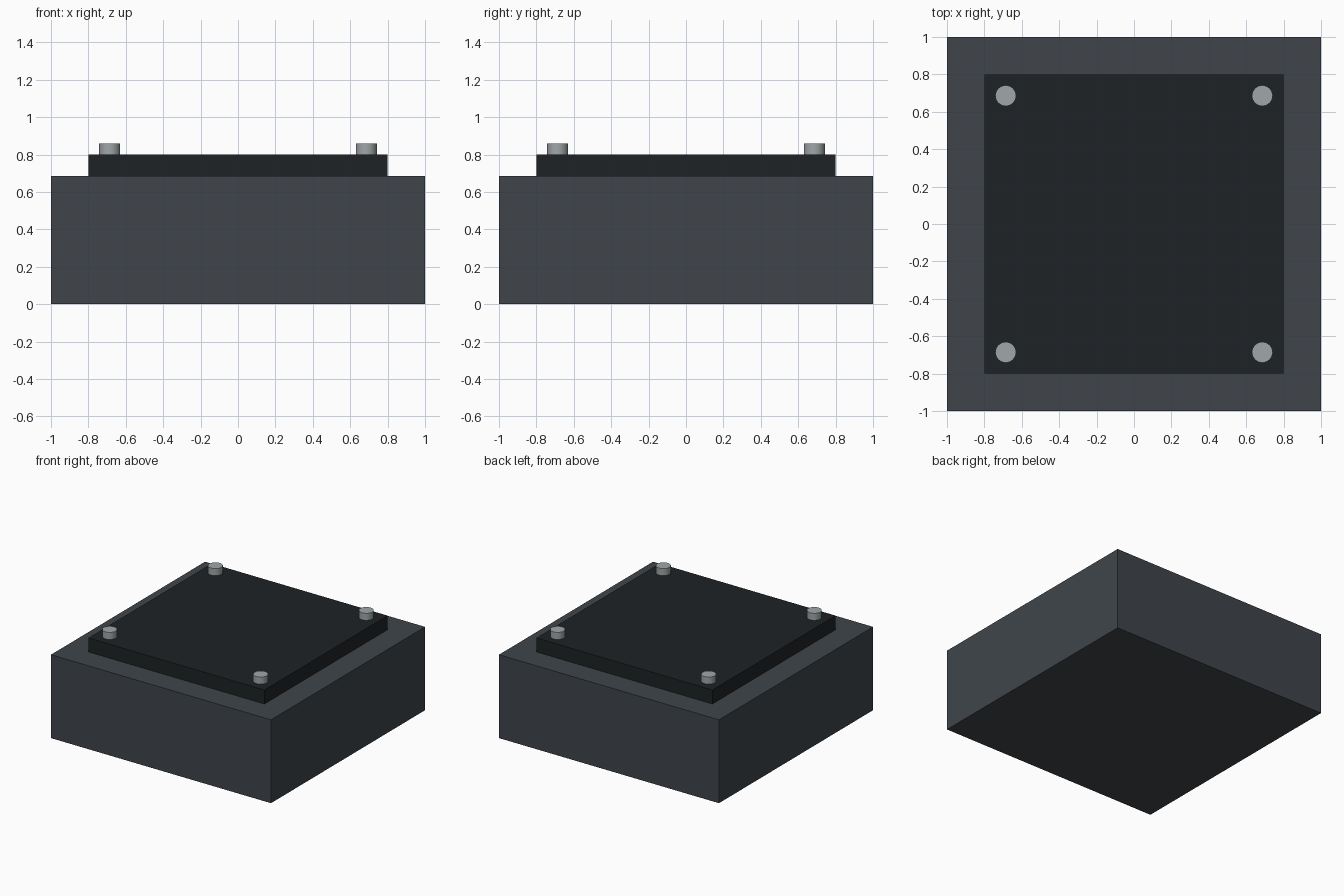
import bpy
import math

if "Cube" in bpy.data.objects:
    bpy.data.objects.remove(bpy.data.objects["Cube"])


def material(name, color):
    mat = bpy.data.materials.new(name)
    mat.diffuse_color = (*color, 1)
    mat.use_nodes = True
    mat.node_tree.nodes["Principled BSDF"].inputs["Base Color"].default_value = mat.diffuse_color
    return mat


def box(name, size, z0, z1, mat):
    bpy.ops.mesh.primitive_cube_add(size=1, location=(0, 0, (z0 + z1) / 2))
    obj = bpy.context.object
    obj.name = name
    obj.scale = (size, size, z1 - z0)
    bpy.ops.object.transform_apply(location=False, rotation=False, scale=True)
    obj.data.materials.append(mat)
    return obj


def bolt(name, x, y, z0, z1, mat):
    bpy.ops.mesh.primitive_cylinder_add(vertices=16, radius=0.056, depth=z1 - z0,
                                        location=(x, y, (z0 + z1) / 2))
    obj = bpy.context.object
    obj.name = name
    obj.data.materials.append(mat)
    bpy.ops.object.shade_smooth_by_angle(angle=math.radians(40))
    return obj


slate = material("slate", (0.05, 0.06, 0.07))
dark = material("dark_metal", (0.013, 0.016, 0.018))
steel = material("steel", (0.35, 0.38, 0.39))

# Solid block and raised mounting plate
box("base_block", 2.0, 0, 0.685, slate)
box("mounting_plate", 1.6, 0.685, 0.80, dark)

# Anchor bolts at the plate corners
for side, sx in (("left", -1), ("right", 1)):
    for end, sy in (("front", -1), ("back", 1)):
        bolt(f"bolt_{end}_{side}", sx * 0.686, sy * 0.686, 0.80, 0.858, steel)
